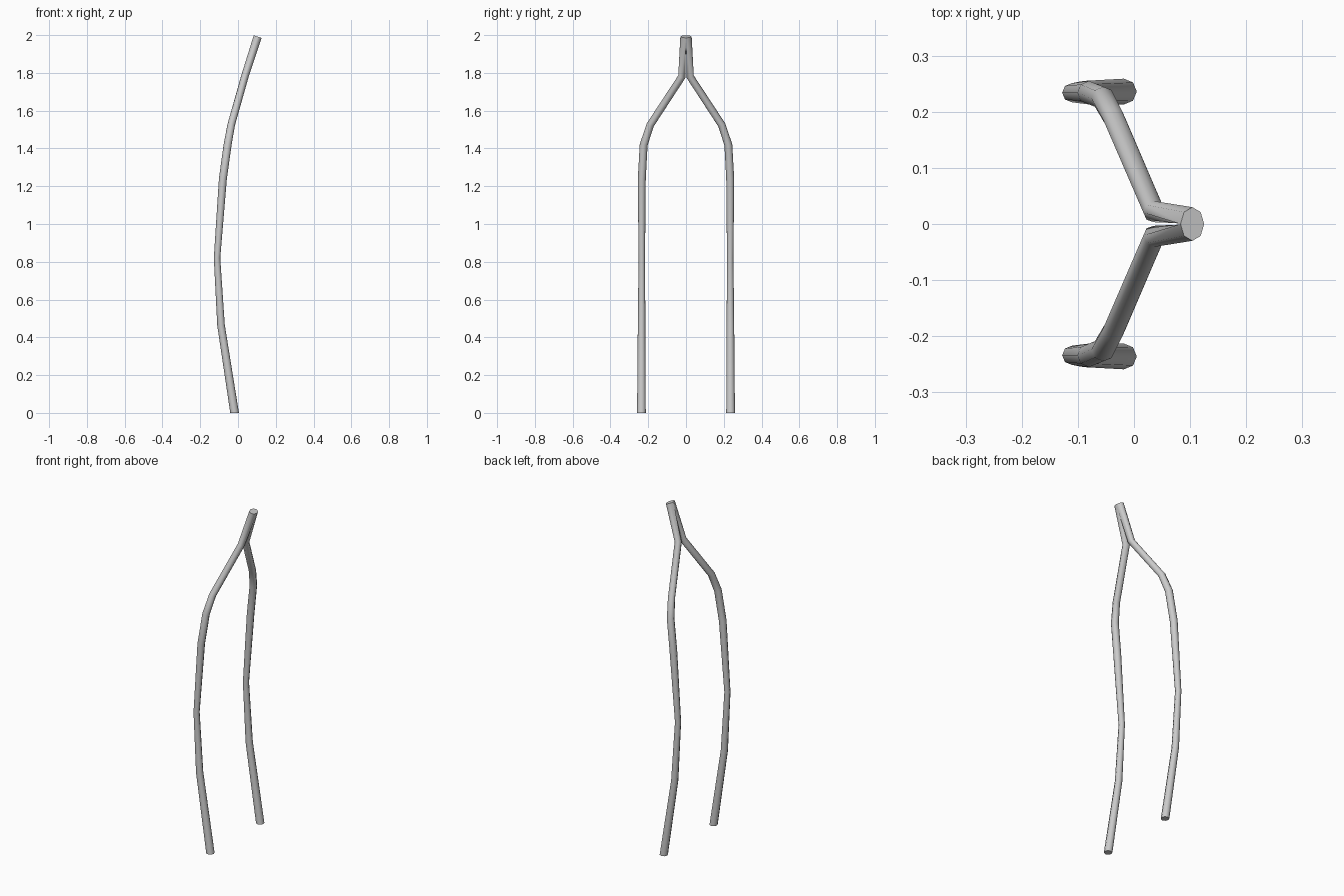
import bpy, bmesh, math
from mathutils import Vector

if "Cube" in bpy.data.objects:
    bpy.data.objects.remove(bpy.data.objects["Cube"])

SIDES = 8

# Centre line of one prong (x, y, z) and radius, foot to head
path = [
    ((-0.018, 0.236, 0.0), 0.023),
    ((-0.090, 0.235, 0.465), 0.020),
    ((-0.111, 0.234, 0.82), 0.017),
    ((-0.080, 0.234, 1.24), 0.021),
    ((-0.055, 0.224, 1.42), 0.021),
    ((-0.036, 0.189, 1.525), 0.020),
    ((0.036, 0.022, 1.78), 0.020),
    ((0.104, 0.0, 1.992), 0.022),
]
pts = [Vector(p) for p, r in path]
last = len(pts) - 1

bm = bmesh.new()
rings = []
for i, (p, r) in enumerate(path):
    # Ring plane follows the bend; foot is level, head is square to the handle
    if i == 0:
        t = Vector((0, 0, 1))
    elif i == last:
        t = Vector((0.30, 0, 0.954))
    else:
        t = (pts[i] - pts[i - 1]).normalized() + (pts[i + 1] - pts[i]).normalized()
    t.normalize()
    u = (Vector((1, 0, 0)) - t * t.x).normalized()
    v = t.cross(u)
    wide = 0.030 if i == last else r
    ring = []
    for k in range(SIDES):
        a = 2 * math.pi * k / SIDES
        co = pts[i] + u * (r * math.cos(a)) + v * (wide * math.sin(a))
        co.y = max(co.y, 0.0)  # prongs join on the centre plane
        ring.append(bm.verts.new(co))
    rings.append(ring)

for a, b in zip(rings, rings[1:]):
    for k in range(SIDES):
        n = (k + 1) % SIDES
        bm.faces.new((a[k], a[n], b[n], b[k]))
bm.faces.new(rings[0][::-1])
# Head cap: only the outer half ring, the rest lies on the seam
bm.faces.new(rings[-1][:SIDES // 2 + 1])

me = bpy.data.meshes.new("forked_stick")
bm.to_mesh(me)
bm.free()
ob = bpy.data.objects.new("forked_stick", me)
bpy.context.collection.objects.link(ob)

# Smooth sides with sharp end caps
bpy.context.view_layer.objects.active = ob
ob.select_set(True)
bpy.ops.object.shade_smooth_by_angle(angle=math.radians(60))

# Second prong
mirror = ob.modifiers.new("Mirror", 'MIRROR')
mirror.use_axis = (False, True, False)
mirror.merge_threshold = 0.0005
